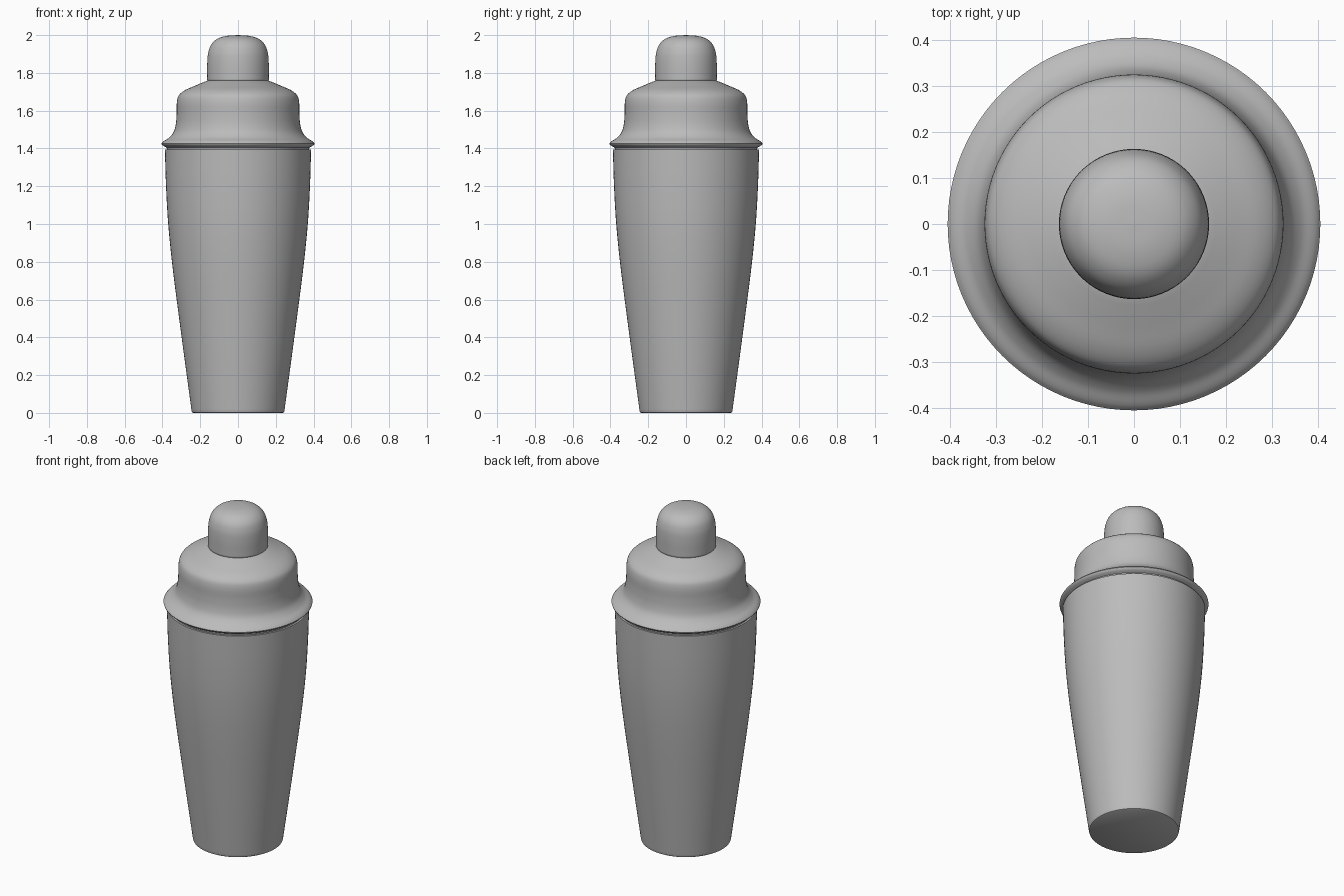
import bpy, bmesh, math
from mathutils import Vector

cube = bpy.data.objects.get("Cube")
if cube:
    bpy.data.objects.remove(cube)

SEGMENTS = 96

steel = bpy.data.materials.new("brushed steel grey")
steel.use_nodes = True
steel.diffuse_color = (0.5, 0.5, 0.5, 1)
steel.node_tree.nodes["Principled BSDF"].inputs["Base Color"].default_value = (0.5, 0.5, 0.5, 1)


def smooth_curve(points, steps=5):
    """Curve passing through every (radius, height) point."""
    p = [Vector(q) for q in points]
    p = [2 * p[0] - p[1]] + p + [2 * p[-1] - p[-2]]
    out = []
    for a, b, c, d in zip(p, p[1:], p[2:], p[3:]):
        # tangents limited by segment length so uneven spacing does not overshoot
        size = (c - b).length
        m1 = ((b - a).normalized() + (c - b).normalized()) * size / 2
        m2 = ((c - b).normalized() + (d - c).normalized()) * size / 2
        for i in range(steps):
            t = i / steps
            out.append((2*t**3 - 3*t**2 + 1) * b + (t**3 - 2*t**2 + t) * m1
                       + (3*t**2 - 2*t**3) * c + (t**3 - t**2) * m2)
    return out + [p[-2]]


def lathe(name, profile):
    """Spin a profile around z and cap any open end."""
    bm = bmesh.new()
    verts = [bm.verts.new((max(r, 0), 0, z)) for r, z in profile]
    edges = [bm.edges.new(pair) for pair in zip(verts, verts[1:])]
    bmesh.ops.spin(bm, geom=verts + edges, cent=(0, 0, 0), axis=(0, 0, 1),
                   angle=math.tau, steps=SEGMENTS, use_merge=True)
    bmesh.ops.remove_doubles(bm, verts=bm.verts, dist=0.0005)
    bmesh.ops.holes_fill(bm, edges=[e for e in bm.edges if e.is_boundary], sides=0)
    bmesh.ops.recalc_face_normals(bm, faces=bm.faces)
    mesh = bpy.data.meshes.new(name)
    bm.to_mesh(mesh)
    bm.free()
    obj = bpy.data.objects.new(name, mesh)
    bpy.context.collection.objects.link(obj)
    mesh.materials.append(steel)
    bpy.ops.object.select_all(action="DESELECT")
    obj.select_set(True)
    bpy.context.view_layer.objects.active = obj
    bpy.ops.object.shade_smooth_by_angle(angle=math.radians(40))


# Tapered cup with a small rounded foot
lathe("cup", [(0.238, 0), (0.243, 0.003), (0.246, 0.012)] + smooth_curve(
    [(0.247, 0.02), (0.301, 0.42), (0.352, 0.82), (0.371, 1.02),
     (0.381, 1.2), (0.387, 1.395)]))

# Shouldered lid: rolled rim, concave flare, straight wall, sloping shoulder
rim = [(0.375, 1.39), (0.378, 1.405), (0.392, 1.412), (0.403, 1.42)]
flare = smooth_curve([(0.405, 1.426), (0.395, 1.437), (0.365, 1.457), (0.342, 1.485),
                      (0.33, 1.525), (0.325, 1.58), (0.323, 1.65), (0.314, 1.68),
                      (0.288, 1.704), (0.225, 1.733), (0.165, 1.758)])
lathe("lid", rim + flare + [(0.15, 1.762)])

# Domed cap
lathe("cap", [(0.158, 1.755), (0.163, 1.762)] + smooth_curve(
    [(0.163, 1.77), (0.162, 1.87), (0.157, 1.91), (0.142, 1.95),
     (0.112, 1.979), (0.065, 1.995), (0, 2)]))
